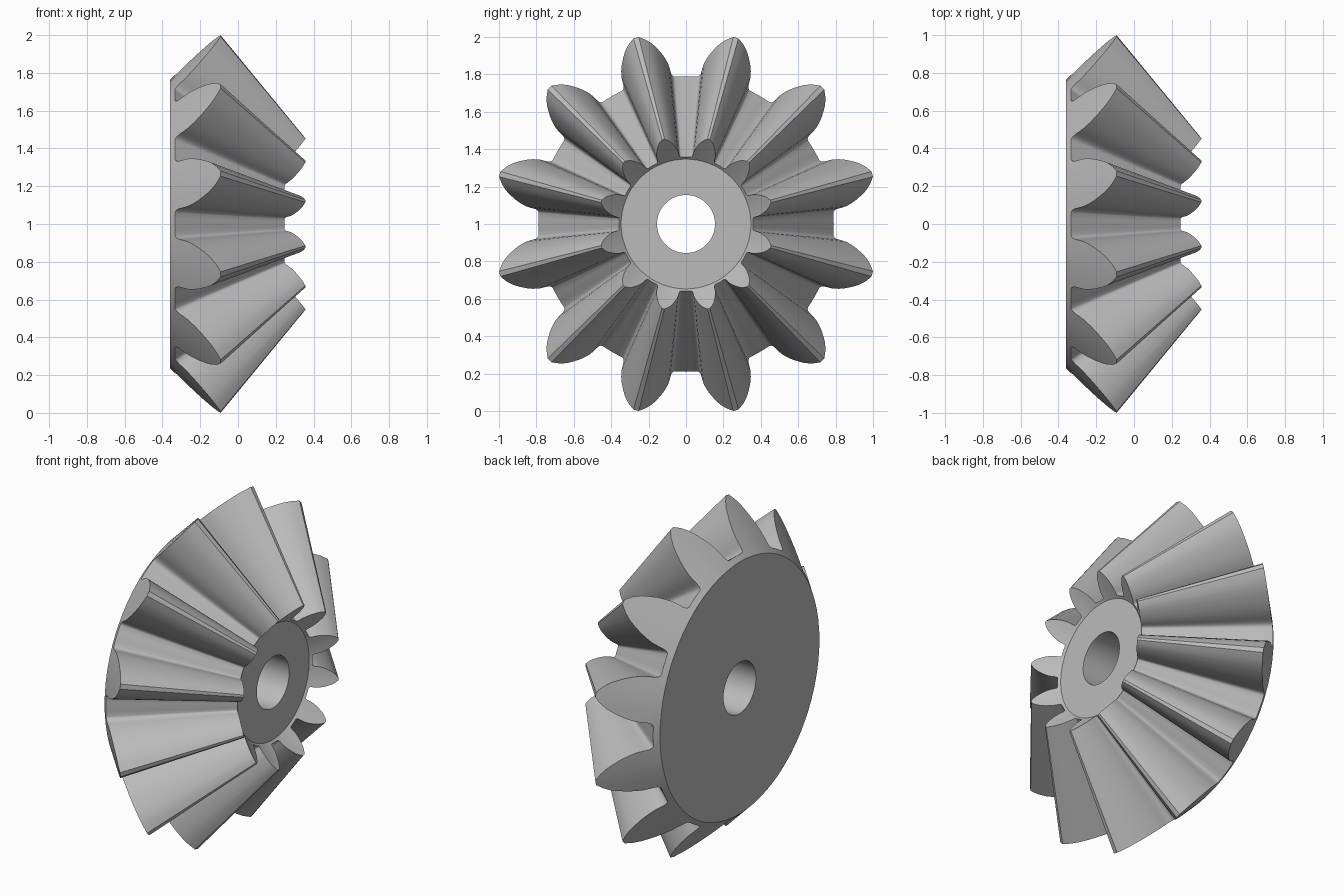
import bpy
import bmesh
from math import sin, cos, radians

cube = bpy.data.objects.get("Cube")
if cube:
    bpy.data.objects.remove(cube, do_unlink=True)

TEETH = 12
PITCH = 360 / TEETH
APEX = 0.73          # x where all the tooth lines meet
SHRINK = 0.4545      # size of the small end relative to the large end
DISC_R = 0.763       # rim of the flat back face
BORE_R = 0.155

# Tooth outline on the back cone: radius, half width in degrees
TOOTH = [(0.79, 10.7), (0.793, 10.1), (0.80, 9.6), (0.812, 9.25), (0.83, 9.1),
         (0.86, 8.7), (0.89, 7.9), (0.92, 6.9), (0.95, 5.7), (0.98, 4.4),
         (1.008, 2.7), (1.031, 0.8)]
ROOT_R, ROOT_HALF = TOOTH[0]
COLUMNS = [-1, -0.5, 0, 0.5, 1]
VALLEY = [ROOT_HALF + (PITCH - 2 * ROOT_HALF) * i / 4 for i in range(5)]

bm = bmesh.new()


def polar(x, r, degrees):
    a = radians(degrees)
    return (x, r * sin(a), 1 + r * cos(a))


def on_cone(r, degrees, scale):
    """Point on the back cone, scaled towards the apex for the small end."""
    x = r - DISC_R - 0.36
    return polar(APEX + (x - APEX) * scale, r * scale, degrees)


def bore_point(degrees, scale):
    x = APEX + (-0.36 - APEX) * scale
    return polar(x, BORE_R, degrees)


def quad(*points):
    bm.faces.new([bm.verts.new(p) for p in points])


def along(r1, a1, r2, a2):
    """Strip running from the large end to the small end."""
    quad(on_cone(r1, a1, 1), on_cone(r2, a2, 1),
         on_cone(r2, a2, SHRINK), on_cone(r1, a1, SHRINK))


for t in range(TEETH):
    mid = PITCH * (t + 0.5)

    # Tooth flanks
    for (r1, h1), (r2, h2) in zip(TOOTH, TOOTH[1:]):
        for side in (-1, 1):
            along(r1, mid + side * h1, r2, mid + side * h2)
        # Tooth ends
        for s in (1, SHRINK):
            for c1, c2 in zip(COLUMNS, COLUMNS[1:]):
                quad(on_cone(r1, mid + c1 * h1, s), on_cone(r1, mid + c2 * h1, s),
                     on_cone(r2, mid + c2 * h2, s), on_cone(r2, mid + c1 * h2, s))

    # Narrow tooth top
    tip_r, tip_half = TOOTH[-1]
    for c1, c2 in zip(COLUMNS, COLUMNS[1:]):
        along(tip_r, mid + c1 * tip_half, tip_r, mid + c2 * tip_half)

    # Valley floor between teeth
    for a1, a2 in zip(VALLEY, VALLEY[1:]):
        along(ROOT_R, mid + a1, ROOT_R, mid + a2)

    # Cone rims, flat faces and bore
    angles = [mid + c * ROOT_HALF for c in COLUMNS] + [mid + a for a in VALLEY[1:]]
    for a1, a2 in zip(angles, angles[1:]):
        for s in (1, SHRINK):
            quad(on_cone(DISC_R, a1, s), on_cone(DISC_R, a2, s),
                 on_cone(ROOT_R, a2, s), on_cone(ROOT_R, a1, s))
            quad(bore_point(a1, s), bore_point(a2, s),
                 on_cone(DISC_R, a2, s), on_cone(DISC_R, a1, s))
        quad(bore_point(a1, 1), bore_point(a2, 1),
             bore_point(a2, SHRINK), bore_point(a1, SHRINK))

bmesh.ops.remove_doubles(bm, verts=bm.verts, dist=0.0001)
bmesh.ops.recalc_face_normals(bm, faces=bm.faces)

mesh = bpy.data.meshes.new("bevel_gear")
bm.to_mesh(mesh)
bm.free()
gear = bpy.data.objects.new("bevel_gear", mesh)
bpy.context.collection.objects.link(gear)

# Plain grey metal
grey = bpy.data.materials.new("plain grey")
grey.use_nodes = True
colour = (0.5, 0.5, 0.5, 1)
grey.diffuse_color = colour
grey.node_tree.nodes["Principled BSDF"].inputs["Base Color"].default_value = colour
mesh.materials.append(grey)

bpy.ops.object.select_all(action='DESELECT')
gear.select_set(True)
bpy.context.view_layer.objects.active = gear
bpy.ops.object.shade_smooth_by_angle(angle=radians(30))
